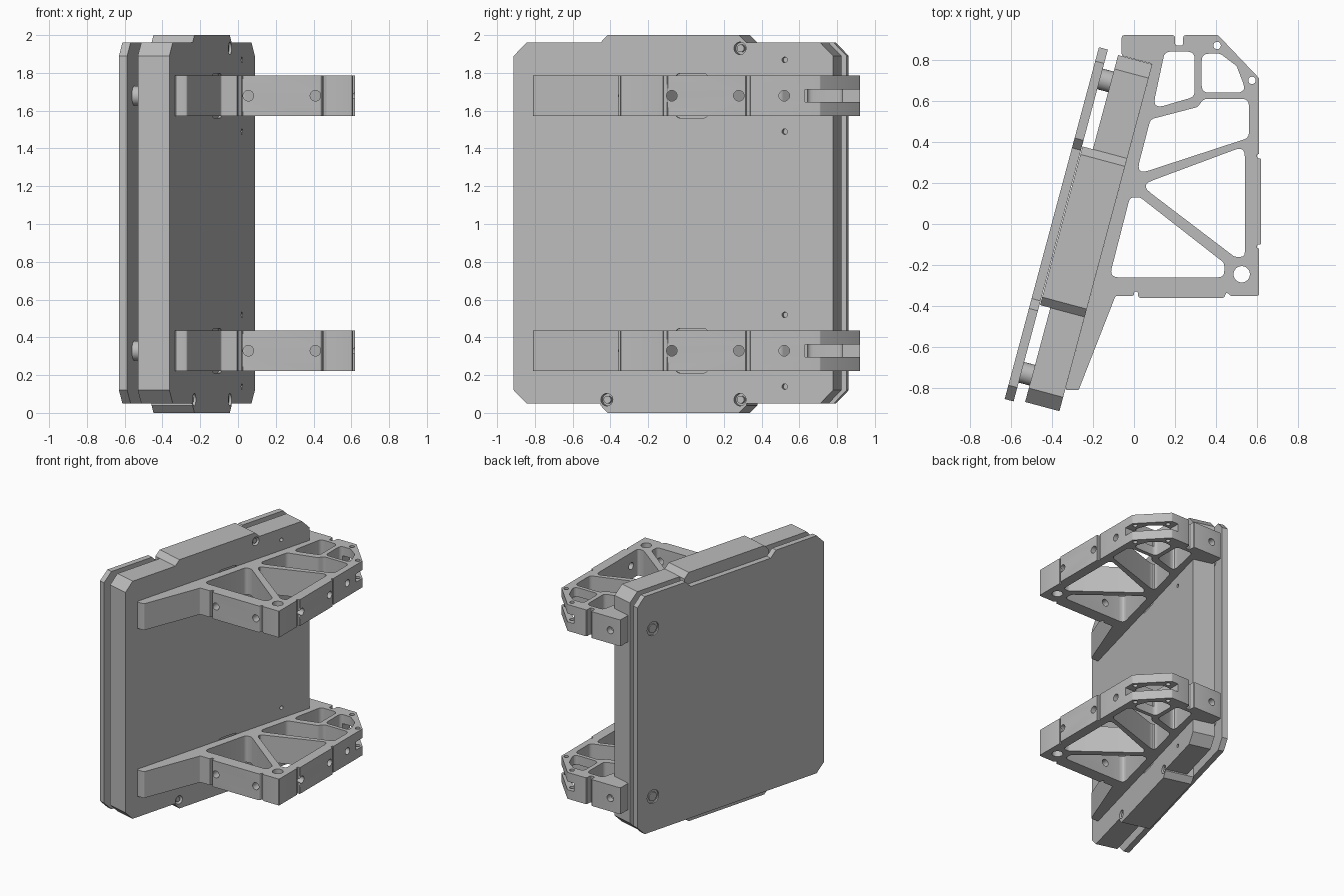
import bpy, bmesh, math
from mathutils import Matrix, Vector

old = bpy.data.objects.get("Cube")
if old:
    bpy.data.objects.remove(old)

grey = bpy.data.materials.new("plain grey")
grey.use_nodes = True
grey.diffuse_color = (0.5, 0.5, 0.5, 1)
grey.node_tree.nodes["Principled BSDF"].inputs["Base Color"].default_value = grey.diffuse_color

# Tilted frame: first axis runs along the slab, second is up, third is the slab normal
TILT = math.radians(15)
SN, CS = math.sin(TILT), math.cos(TILT)
SLAB = Matrix(((SN, 0, CS, 0), (CS, 0, -SN, 0), (0, 1, 0, 0), (0, 0, 0, 1)))
FLAT = Matrix.Identity(4)
FRONT = Matrix.Rotation(math.radians(90), 4, "X")    # axis along -y
SIDE = Matrix.Rotation(math.radians(90), 4, "Y")     # axis along +x
BACK_T = -0.115      # bracket face of the slab
MID_S = -0.1         # middle of the slab
HEIGHT = 1.0         # middle of the model


def fillet(points, radius, steps=5):
    """Round every corner of a closed outline."""
    pts = [Vector(p) for p in points]
    out = []
    for i, p in enumerate(pts):
        a, b = pts[i - 1] - p, pts[(i + 1) % len(pts)] - p
        half = a.angle(b) / 2
        d = min(radius / max(math.tan(half), 0.05), a.length * 0.45, b.length * 0.45)
        start, end = p + a.normalized() * d, p + b.normalized() * d
        for k in range(steps + 1):
            f = k / steps
            out.append(start * (1 - f) ** 2 + p * 2 * f * (1 - f) + end * f ** 2)
    return out


def circle(cx, cy, r, n=24):
    return [(cx + r * math.cos(math.tau * k / n), cy + r * math.sin(math.tau * k / n))
            for k in range(n)]


def rect(x0, x1, y0, y1):
    return [(x0, y0), (x1, y0), (x1, y1), (x0, y1)]


def chamfered(x0, x1, y0, y1, c):
    return [(x0 + c, y0), (x1 - c, y0), (x1, y0 + c), (x1, y1 - c),
            (x1 - c, y1), (x0 + c, y1), (x0, y1 - c), (x0, y0 + c)]


def prism(name, outline, low, high, frame=FLAT):
    """Extrude an outline along the third axis of a frame."""
    bm = bmesh.new()
    face = bm.faces.new([bm.verts.new((p[0], p[1], low)) for p in outline])
    top = bmesh.ops.extrude_face_region(bm, geom=[face])["geom"]
    bmesh.ops.translate(bm, vec=(0, 0, high - low),
                        verts=[v for v in top if isinstance(v, bmesh.types.BMVert)])
    bm.transform(frame)
    bmesh.ops.recalc_face_normals(bm, faces=bm.faces)
    mesh = bpy.data.meshes.new(name)
    bm.to_mesh(mesh)
    bm.free()
    mesh.materials.append(grey)
    obj = bpy.data.objects.new(name, mesh)
    bpy.context.collection.objects.link(obj)
    return obj


def combine(obj, tool, operation="DIFFERENCE"):
    """Boolean a tool into an object, then drop the tool."""
    mod = obj.modifiers.new("shape", "BOOLEAN")
    mod.operation, mod.object, mod.solver = operation, tool, "EXACT"
    bpy.context.view_layer.update()
    graph = bpy.context.evaluated_depsgraph_get()
    mesh = bpy.data.meshes.new_from_object(obj.evaluated_get(graph))
    obj.modifiers.clear()
    obj.data = mesh
    bpy.data.objects.remove(tool)


def cut(obj, outline, low, high, frame=FLAT):
    combine(obj, prism("cutter", outline, low, high, frame))


def both(mid, half):
    return (mid - half, mid + half)


# Main slab with the thicker middle band that rises past its edges
slab = prism("slab", chamfered(-0.975, 0.775, 0.05, 1.96, 0.07), -0.288, BACK_T, SLAB)
combine(slab, prism("band", chamfered(-0.5, 0.3, 0, 2, 0.04), -0.34, BACK_T, SLAB), "UNION")

# Bolt holes and shallow pockets on the bracket face
for z in both(HEIGHT, 0.93):
    for s in both(MID_S, 0.365):
        cut(slab, circle(s, z, 0.033), BACK_T - 0.04, 0, SLAB)
        prism("band_bolt", circle(s, z, 0.02), BACK_T - 0.05, BACK_T - 0.01, SLAB)
BRACKETS = both(HEIGHT + 0.004, 0.675)
for mid in BRACKETS:
    for z in both(mid, 0.19):
        for s in both(MID_S, 0.61):
            cut(slab, circle(s, z, 0.015, 12), BACK_T - 0.03, 0, SLAB)
    for s, half in ((0, 0.09), (-0.78, 0.065)):
        pocket = rect(s - half, s + half, mid - 0.118, mid + 0.118)
        cut(slab, fillet(pocket, 0.03), BACK_T - 0.015, 0, SLAB)

# Thin cover plate with notched top and bottom edges and a recessed panel
cover = prism("cover_plate", chamfered(-0.987, 0.788, 0.05, 1.96, 0.07), -0.388, -0.343, SLAB)
for edge, inner in ((1.97, 1.91), (0.04, 0.1)):
    notch = [(-0.54, edge), (0.34, edge), (0.28, inner), (-0.48, inner)]
    cut(cover, notch, -0.5, -0.3, SLAB)
panel = rect(*both(MID_S, 0.5), *both(HEIGHT, 0.52))
cut(cover, fillet(panel, 0.08), -0.5, -0.382, SLAB)

# Standoffs between plate and slab, with their countersunk screws
for z in BRACKETS:
    for s in both(MID_S, 0.74):
        prism("standoff", circle(s, z, 0.052), -0.35, -0.28, SLAB)
        cut(cover, circle(s, z, 0.055), -0.5, -0.376, SLAB)
        prism("cover_screw", circle(s, z, 0.036), -0.38, -0.386, SLAB)

# Bracket outline: wall flange, forked corner, side pad, front pad, tapering leg
OUTLINE = [(-0.06, 0.92), (0.2, 0.92), (0.2, 0.87), (0.24, 0.87), (0.24, 0.92),
           (0.41, 0.92), (0.61, 0.71), (0.61, 0.34), (0.6, 0.34), (0.6, 0.32),
           (0.62, 0.32), (0.62, -0.1), (0.6, -0.1), (0.6, -0.12), (0.61, -0.12),
           (0.61, -0.35), (0.47, -0.35), (0.45, -0.33), (0.44, -0.36), (0.02, -0.36),
           (0.02, -0.33), (0, -0.33), (0, -0.35), (-0.09, -0.35), (-0.27, -0.81),
           (-0.336, -0.81), (0.09, 0.78), (-0.06, 0.82)]
WINDOWS = [
    [(-0.02, 0.13), (0.03, 0.13), (0.44, -0.19), (0.44, -0.26), (-0.12, -0.26)],
    [(0.03, 0.19), (0.54, 0.38), (0.54, -0.16), (0.49, -0.16)],
    [(0.08, 0.51), (0.31, 0.57), (0.34, 0.61), (0.56, 0.61), (0.56, 0.42), (0.01, 0.24)],
    [(0.15, 0.84), (0.295, 0.84), (0.295, 0.62), (0.09, 0.56)],
    [(0.33, 0.83), (0.42, 0.83), (0.5, 0.77), (0.55, 0.64), (0.33, 0.64)],
]
HALF = 0.106
bracket = prism("lower_bracket", fillet(OUTLINE, 0.012, 3), -HALF, HALF)
for window in WINDOWS:
    cut(bracket, fillet(window, 0.035), -1, 1)

# Upright pin holes, middle slot of the fork, and relief against the slab
for x, y, r in ((0.525, -0.245, 0.04), (0.405, 0.87, 0.018), (0.575, 0.7, 0.018)):
    cut(bracket, circle(x, y, r), -1, 1)
cut(bracket, rect(0.35, 0.8, 0.63, 1), -0.033, 0.033)
cut(bracket, rect(-0.12, 0.03, -0.07, 0.07), BACK_T - 0.01, BACK_T + 0.03, SLAB)

# Cross holes through the front pad, side pad and wall flange
for x in (0.055, 0.41):
    cut(bracket, circle(x, 0, 0.028), 0.24, 0.5, FRONT)
for y in (-0.075, 0.28):
    cut(bracket, circle(0, y, 0.028), 0.52, 0.8, SIDE)
cut(bracket, circle(0, 0.52, 0.028), 0.54, 0.8, SIDE)
cut(bracket, circle(0.03, 0, 0.028), -1, -0.87, FRONT)

# Both brackets share one mesh
bracket.location.z = BRACKETS[0]
upper = bpy.data.objects.new("upper_bracket", bracket.data)
upper.location.z = BRACKETS[1]
bpy.context.collection.objects.link(upper)
for mid in BRACKETS:
    prism("relief_bolt", circle(-0.04, mid, 0.02), BACK_T - 0.01, BACK_T + 0.035, SLAB)

# Smooth round surfaces, keep machined edges crisp
bpy.ops.object.select_all(action="DESELECT")
for obj in bpy.context.collection.objects:
    if obj.type == "MESH":
        obj.select_set(True)
        bpy.context.view_layer.objects.active = obj
bpy.ops.object.shade_smooth_by_angle(angle=math.radians(25))
